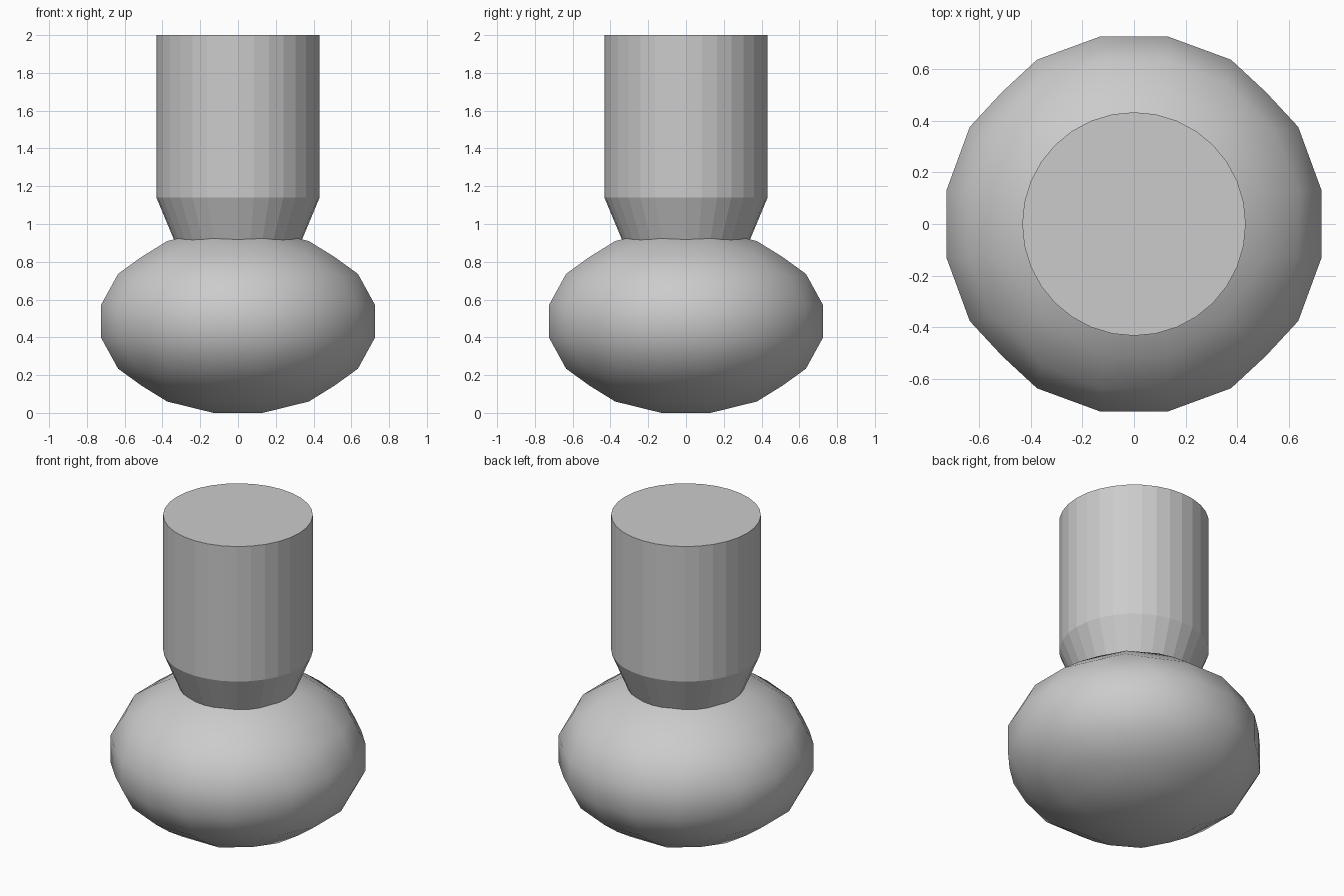
import bpy, bmesh, math
from itertools import permutations, product

if "Cube" in bpy.data.objects:
    bpy.data.objects.remove(bpy.data.objects["Cube"])


def finish(bm, name):
    bmesh.ops.recalc_face_normals(bm, faces=bm.faces[:])
    mesh = bpy.data.meshes.new(name)
    bm.to_mesh(mesh)
    bm.free()
    obj = bpy.data.objects.new(name, mesh)
    bpy.context.collection.objects.link(obj)
    return obj


# Flattened round base: hull of a symmetric, coarse grid-like ball
RING = [(.13, .13, .725), (.13, .375, .635), (.36, .36, .545),
        (.13, .51, .51), (.43, .43, .43)]
FLAT, CENTRE = .485 / .725, .485
points = {tuple(a * s for a, s in zip(p, signs))
          for r in RING for p in permutations(r)
          for signs in product((1, -1), repeat=3)}
bm = bmesh.new()
for x, y, z in sorted(points):
    bm.verts.new((x, y, CENTRE + z * FLAT))
bmesh.ops.convex_hull(bm, input=bm.verts[:])
bmesh.ops.dissolve_limit(bm, angle_limit=math.radians(1),
                         verts=bm.verts[:], edges=bm.edges[:])
for f in bm.faces:
    f.smooth = True
finish(bm, "round_base")

# Faceted stem: tapered foot sunk into the base, then a straight cylinder
SIDES = 32
PROFILE = [(.311, .85), (.432, 1.14), (.432, 2.0)]
bm = bmesh.new()
rings = [[bm.verts.new((r * math.cos(2 * math.pi * i / SIDES),
                        r * math.sin(2 * math.pi * i / SIDES), z))
          for i in range(SIDES)] for r, z in PROFILE]
for low, high in zip(rings, rings[1:]):
    for i in range(SIDES):
        j = (i + 1) % SIDES
        bm.faces.new((low[i], low[j], high[j], high[i]))
bm.faces.new(rings[0])
bm.faces.new(rings[-1])
finish(bm, "stem")
